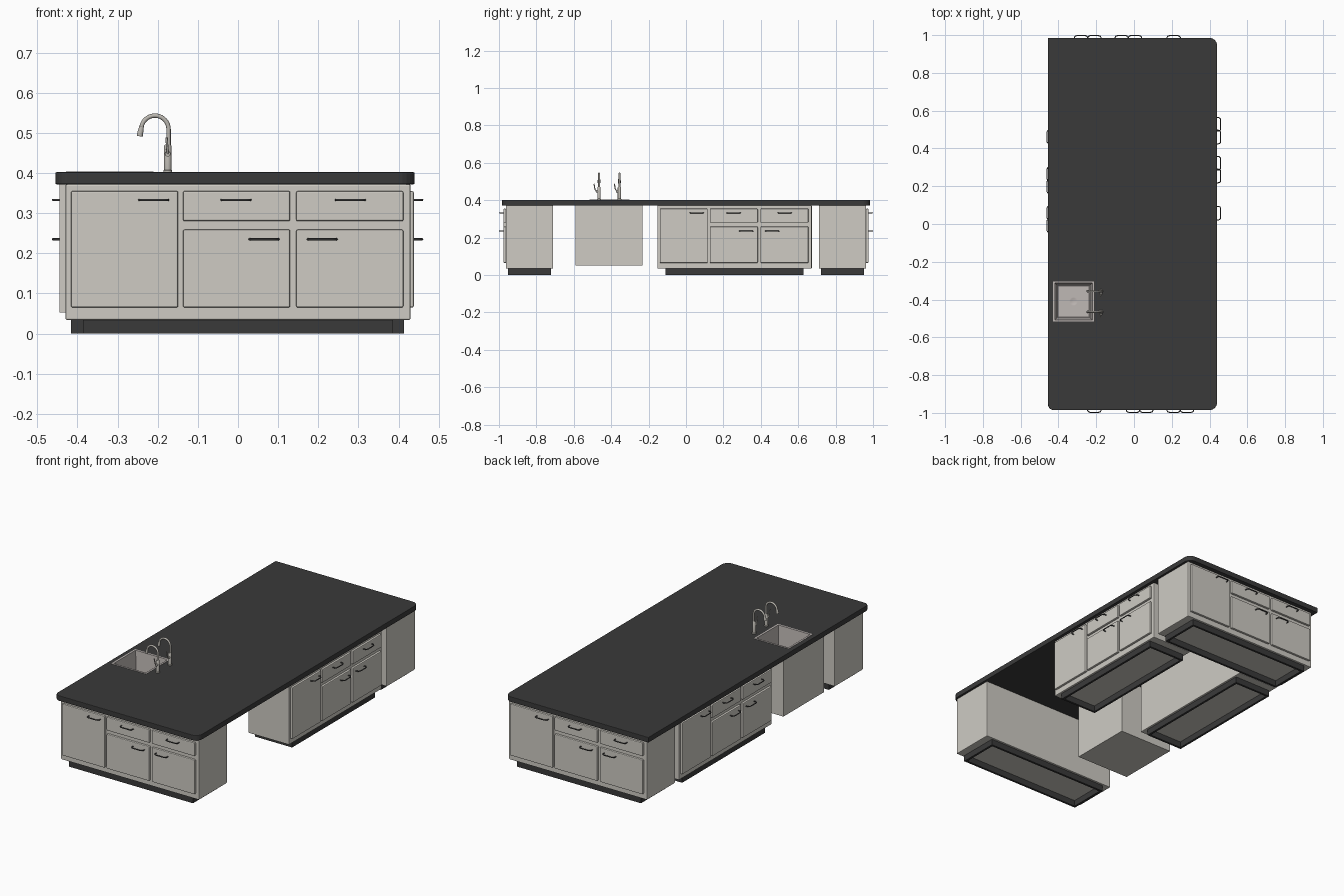
import bpy, bmesh
from math import sin, cos, pi, radians
from mathutils import Matrix, Vector

if "Cube" in bpy.data.objects:
    bpy.data.objects.remove(bpy.data.objects["Cube"])


def mat(name, rgb):
    m = bpy.data.materials.new(name)
    m.diffuse_color = (*rgb, 1)
    m.use_nodes = True
    m.node_tree.nodes["Principled BSDF"].inputs["Base Color"].default_value = m.diffuse_color
    return m


PAINT = mat("cabinet_paint", (0.62, 0.60, 0.55))
DARK = mat("dark_stone", (0.042, 0.042, 0.042))
BLACK = mat("dark_metal", (0.06, 0.06, 0.06))
STEEL = mat("sink_steel", (0.52, 0.48, 0.46))
NICKEL = mat("faucet_nickel", (0.50, 0.48, 0.44))


def from_bm(name, bm, m, M=Matrix()):
    bmesh.ops.recalc_face_normals(bm, faces=bm.faces)
    me = bpy.data.meshes.new(name)
    bm.to_mesh(me)
    bm.free()
    ob = bpy.data.objects.new(name, me)
    bpy.context.collection.objects.link(ob)
    ob.matrix_world = M
    me.materials.append(m)
    return ob


def bevel(ob, w, seg=2):
    b = ob.modifiers.new("bevel", 'BEVEL')
    b.width, b.segments, b.limit_method = w, seg, 'ANGLE'


def box(name, x, y, z, m, M=Matrix(), bev=0):
    bm = bmesh.new()
    bmesh.ops.create_cube(bm, size=1)
    for v in bm.verts:
        v.co = [sum(r) / 2 + c * (r[1] - r[0]) for r, c in zip((x, y, z), v.co)]
    ob = from_bm(name, bm, m, M)
    if bev:
        bevel(ob, bev)
    return ob


def cut(ob, cutter):
    b = ob.modifiers.new("cut", 'BOOLEAN')
    b.operation, b.object, b.solver = 'DIFFERENCE', cutter, 'EXACT'
    cutter.hide_render = True
    cutter.hide_set(True)


def tube(name, pts, r, m, M=Matrix(), radii=None, res=3):
    cu = bpy.data.curves.new(name, 'CURVE')
    cu.dimensions, cu.bevel_depth, cu.bevel_resolution = '3D', r, res
    cu.use_fill_caps = True
    sp = cu.splines.new('POLY')
    sp.points.add(len(pts) - 1)
    for i, p in enumerate(pts):
        sp.points[i].co = (*p, 1)
        sp.points[i].radius = radii[i] if radii else 1
    sp.use_smooth = True
    ob = bpy.data.objects.new(name, cu)
    bpy.context.collection.objects.link(ob)
    ob.matrix_world = M
    cu.materials.append(m)
    return ob


# Cabinet: local front faces -y, body front at y = 0
def cabinet(side, W, M):
    k, h, D = W / 0.86, W / 2, 0.253
    box(side + "_cabinet_body", (-h, h), (0, D), (0.034, 0.372), PAINT, M, 0.004)
    # hollow toe kick frame
    t, a, b, c = 0.012, h - 0.044, 0.011, D - 0.011
    for n, x, y in (("front", (-a, a), (b, b + t)), ("back", (-a, a), (c - t, c)),
                    ("left", (-a, -a + t), (b + t, c - t)), ("right", (a - t, a), (b + t, c - t))):
        box(f"{side}_toe_kick_{n}", x, y, (0, 0.035), DARK, M)
    # doors and drawers with arched pulls: x0, x1, z0, z1, pull centre, pull z
    panels = (("tall_door", -.416, -.149, .065, .355, -.21, .333),
              ("drawer_1", -.137, .13, .28, .355, -.005, .333),
              ("drawer_2", .145, .412, .28, .355, .28, .333),
              ("door_1", -.137, .13, .065, .259, .065, .235),
              ("door_2", .145, .412, .065, .259, .21, .235))
    for n, x0, x1, z0, z1, hx, hz in panels:
        box(f"{side}_{n}", (x0 * k, x1 * k), (-0.013, 0.002), (z0, z1), PAINT, M, 0.004)
        r, out = 0.014, -0.034
        half = [(0.036, -0.01, 0)]
        half += [(0.036 - r + r * cos(q), out + r - r * sin(q), 0)
                 for q in (i * pi / 10 for i in range(6))]
        pts = half + [(-x, y, z) for x, y, z in reversed(half)]
        tube(f"{side}_{n}_pull", [(hx * k + x, y, hz) for x, y, z in pts], 0.0028, BLACK, M, res=2)


def place(x, y, deg):
    return Matrix.Translation((x, y, 0)) @ Matrix.Rotation(radians(deg), 4, 'Z')


cabinet("front", 0.86, place(0, -0.963, 0))
cabinet("back", 0.86, place(0, 0.963, 180))
cabinet("right", 0.825, place(0.425, 0.259, 90))
cabinet("left", 0.825, place(-0.427, 0.26, -90))

# Countertop outline with three rounded corners and one square corner
bm = bmesh.new()
outline = []
for cx, cy, r, a0 in ((0.44, 0.985, .04, 0), (-0.455, 0.985, 0, 90),
                      (-0.455, -0.985, .03, 180), (0.44, -0.985, .04, 270)):
    sx, sy = (1 if cx > 0 else -1), (1 if cy > 0 else -1)
    for i in range(7 if r else 1):
        q = radians(a0 + 15 * i)
        outline.append((cx - sx * r + r * cos(q), cy - sy * r + r * sin(q), 0.372) if r else (cx, cy, 0.372))
f = bm.faces.new([bm.verts.new(p) for p in outline])
top = bmesh.ops.extrude_face_region(bm, geom=[f])
bmesh.ops.translate(bm, vec=(0, 0, 0.03), verts=[g for g in top["geom"] if isinstance(g, bmesh.types.BMVert)])
counter = from_bm("countertop", bm, DARK)
bevel(counter, 0.003)

# Sink housing below the counter
housing = box("sink_housing", (-0.445, -0.11), (-0.592, -0.232), (0.052, 0.372), PAINT)
cutter = box("sink_cutter", (-0.428, -0.212), (-0.516, -0.304), (0.2, 0.5), STEEL)
cut(counter, cutter)
cut(housing, cutter)

# Sink basin: nested square rings, rim to floor
bm = bmesh.new()
prev = None
for hw, z in ((0.109, 0.385), (0.109, 0.4035), (0.099, 0.4035), (0.088, 0.225), (0.083, 0.22)):
    ring = [bm.verts.new((-0.32 + sx * hw, -0.41 + sy * hw * 0.98, z))
            for sx, sy in ((-1, -1), (1, -1), (1, 1), (-1, 1))]
    if prev:
        for i in range(4):
            j = (i + 1) % 4
            bm.faces.new((prev[i], prev[j], ring[j], ring[i]))
    prev = ring
bm.faces.new(prev)
from_bm("sink_basin", bm, STEEL)


def lathe(name, p, profile, m, n=20):
    bm = bmesh.new()
    rings = [[bm.verts.new((r * cos(2 * pi * i / n), r * sin(2 * pi * i / n), z)) for i in range(n)]
             for r, z in profile]
    for a, b in zip(rings, rings[1:]):
        for i in range(n):
            bm.faces.new((a[i], a[(i + 1) % n], b[(i + 1) % n], b[i]))
    bm.faces.new(rings[0])
    bm.faces.new(rings[-1])
    ob = from_bm(name, bm, m, Matrix.Translation(p))
    bpy.context.view_layer.objects.active = ob
    bpy.ops.object.select_all(action='DESELECT')
    ob.select_set(True)
    bpy.ops.object.shade_smooth_by_angle(angle=radians(35))
    return ob


lathe("sink_drain", (-0.32, -0.41, 0.22), ((.023, 0), (.023, .003), (.018, .003), (.013, .001)), STEEL)

# Two gooseneck faucets with side levers
for n, y in (("back", -0.356), ("front", -0.465)):
    lathe(n + "_faucet_base", (-0.175, y, 0.402),
          ((.011, 0), (.011, .004), (.009, .006), (.009, .066), (.007, .069)), NICKEL)
    R, cx, cz = 0.034, -0.207, 0.509
    arc = [(cx + R * cos(q), y, cz + R * sin(q)) for q in (radians(i * 10.5) for i in range(17))]
    tube(n + "_faucet_neck", [(-0.173, y, 0.465)] + arc, 0.0055, NICKEL)
    e = Vector(arc[-1])
    d = Vector((-0.2, 0, -1)).normalized()
    tube(n + "_faucet_spray_head", [e, e + d * 0.008, e + d * 0.02, e + d * 0.025], 0.008, NICKEL,
         radii=(0.75, 0.85, 1, 0.95))
    tube(n + "_faucet_lever_hub", [(-0.175, y, 0.448), (-0.175, y - 0.017, 0.448)], 0.007, NICKEL)
    tube(n + "_faucet_lever", [(-0.175, y - 0.014, 0.448), (-0.176, y - 0.022, 0.46),
                               (-0.178, y - 0.027, 0.488)], 0.003, NICKEL)
